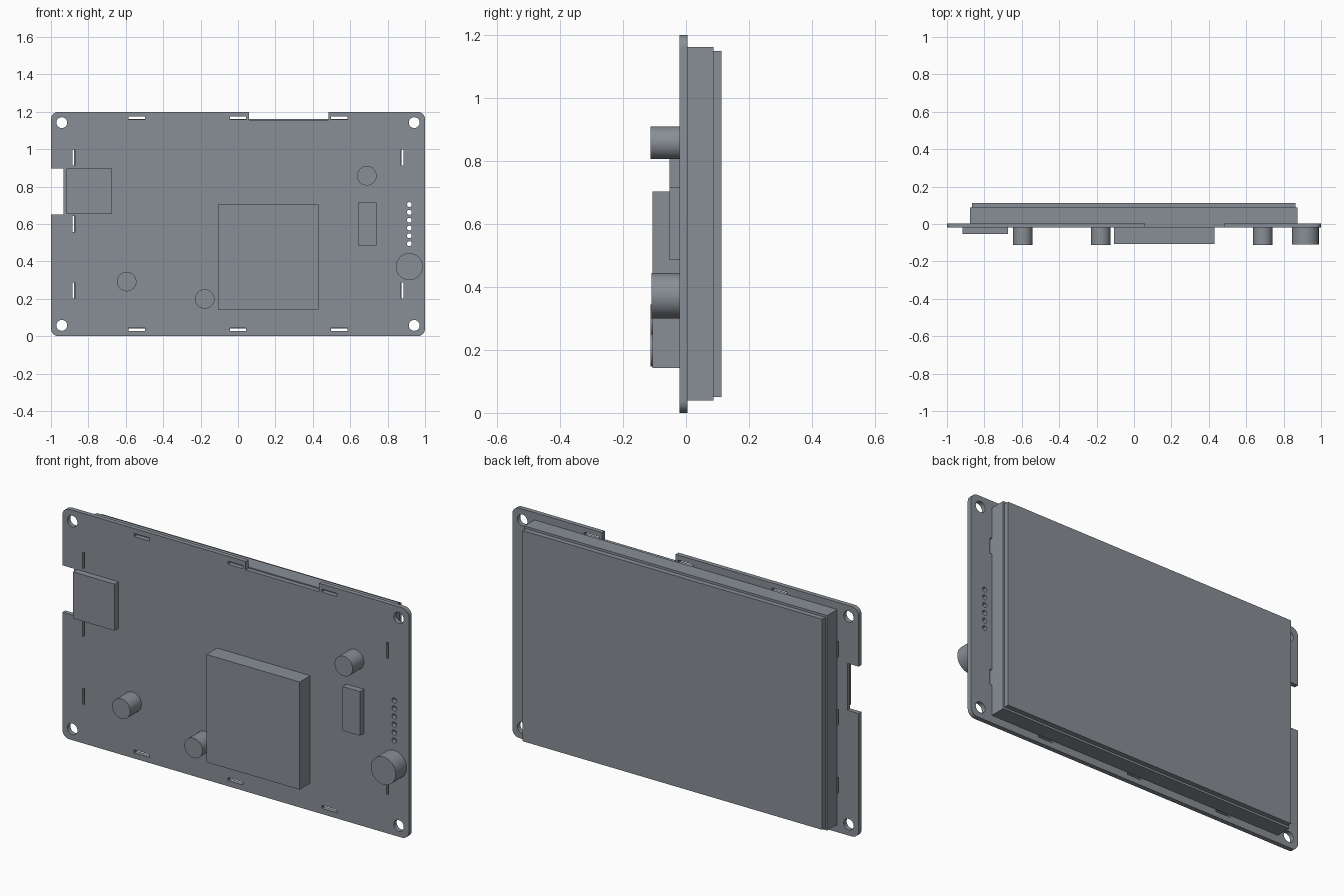
import bpy, bmesh, math
from mathutils import Matrix

if "Cube" in bpy.data.objects:
    bpy.data.objects.remove(bpy.data.objects["Cube"])

Y_BACK, Y_FRONT = 0.004, -0.020   # faces of the circuit board

# Dark slate finish shared by all parts
slate = bpy.data.materials.new("dark_slate")
slate.diffuse_color = (0.25, 0.275, 0.305, 1)
slate.use_nodes = True
slate.node_tree.nodes["Principled BSDF"].inputs["Base Color"].default_value = slate.diffuse_color


def finish(name, bm):
    bmesh.ops.recalc_face_normals(bm, faces=bm.faces)
    me = bpy.data.meshes.new(name)
    bm.to_mesh(me)
    bm.free()
    me.materials.append(slate)
    ob = bpy.data.objects.new(name, me)
    bpy.context.collection.objects.link(ob)
    bpy.ops.object.select_all(action='DESELECT')
    ob.select_set(True)
    bpy.context.view_layer.objects.active = ob
    bpy.ops.object.shade_smooth_by_angle(angle=math.radians(30))
    return ob


def box(name, x0, x1, y0, y1, z0, z1):
    bm = bmesh.new()
    mat = (Matrix.Translation(((x0 + x1) / 2, (y0 + y1) / 2, (z0 + z1) / 2))
           @ Matrix.Diagonal((x1 - x0, y1 - y0, z1 - z0, 1)))
    bmesh.ops.create_cube(bm, size=1, matrix=mat)
    return finish(name, bm)


def cylinder(name, x, z, r, y0):
    bm = bmesh.new()
    mat = Matrix.Translation((x, (y0 + Y_FRONT) / 2, z)) @ Matrix.Rotation(math.pi / 2, 4, 'X')
    bmesh.ops.create_cone(bm, cap_ends=True, segments=48, radius1=r, radius2=r,
                          depth=Y_FRONT - y0, matrix=mat)
    return finish(name, bm)


def arc(cx, cz, r, a0, a1, n):
    return [(cx + r * math.cos(math.radians(a0 + (a1 - a0) * i / n)),
             cz + r * math.sin(math.radians(a0 + (a1 - a0) * i / n))) for i in range(n + 1)]


def circle(cx, cz, r, n):
    return arc(cx, cz, r, 0, 360, n)[:-1]


def slot(cx, cz, w, h):
    return [(cx - w / 2, cz - h / 2), (cx + w / 2, cz - h / 2),
            (cx + w / 2, cz + h / 2), (cx - w / 2, cz + h / 2)]


# Circuit board: rounded outline with two edge notches
R = 0.04
outline = (arc(-1 + R, R, R, 180, 270, 8) + arc(1 - R, R, R, 270, 360, 8)
           + arc(1 - R, 1.2 - R, R, 0, 90, 8)
           + [(0.483, 1.2), (0.483, 1.156), (0.058, 1.156), (0.058, 1.2)]
           + arc(-1 + R, 1.2 - R, R, 90, 180, 8)
           + [(-1, 0.897), (-0.934, 0.897), (-0.934, 0.652), (-1, 0.652)])
loops = [outline]

# Mounting holes, mounting slots and header pin holes
for x in (-0.942, 0.942):
    for z in (0.058, 1.142):
        loops.append(circle(x, z, 0.029, 32))
for x in (-0.542, 0, 0.542):
    for z in (0.037, 1.166):
        loops.append(slot(x, z, 0.088, 0.016))
for x, z in ((-0.878, 0.955), (-0.878, 0.6), (-0.878, 0.245), (0.878, 0.955), (0.878, 0.245)):
    loops.append(slot(x, z, 0.012, 0.084))
for i in range(6):
    loops.append(circle(0.916, 0.495 + i * 0.0418, 0.013, 16))

curve = bpy.data.curves.new("board_profile", 'CURVE')
curve.dimensions = '2D'
curve.fill_mode = 'BOTH'
curve.extrude = (Y_BACK - Y_FRONT) / 2
for pts in loops:
    sp = curve.splines.new('POLY')
    sp.points.add(len(pts) - 1)
    for p, (x, z) in zip(sp.points, pts):
        p.co = (x, z, 0, 1)
    sp.use_cyclic_u = True
profile = bpy.data.objects.new("board_profile", curve)
bpy.context.collection.objects.link(profile)
bpy.context.view_layer.update()
bm = bmesh.new()
bm.from_mesh(profile.to_mesh())
profile.to_mesh_clear()
bpy.data.objects.remove(profile)
bmesh.ops.remove_doubles(bm, verts=bm.verts, dist=1e-4)
bm.transform(Matrix.Translation((0, (Y_BACK + Y_FRONT) / 2, 0)) @ Matrix.Rotation(math.pi / 2, 4, 'X'))
finish("circuit_board", bm)

# Display on the back
box("display_frame", -0.876, 0.873, Y_BACK, 0.087, 0.04, 1.162)
box("display_panel", -0.865, 0.864, 0.087, 0.113, 0.051, 1.15)

# Components on the front
box("card_socket", -0.916, -0.675, -0.053, Y_FRONT, 0.655, 0.898)
box("small_chip", 0.641, 0.741, -0.053, Y_FRONT, 0.486, 0.716)
box("main_module", -0.107, 0.431, -0.107, Y_FRONT, 0.142, 0.704)
for i, (x, z) in enumerate(((-0.595, 0.292), (-0.178, 0.199), (0.689, 0.858))):
    cylinder(f"capacitor_{i + 1}", x, z, 0.052, -0.113)
cylinder("buzzer", 0.916, 0.372, 0.072, -0.110)
